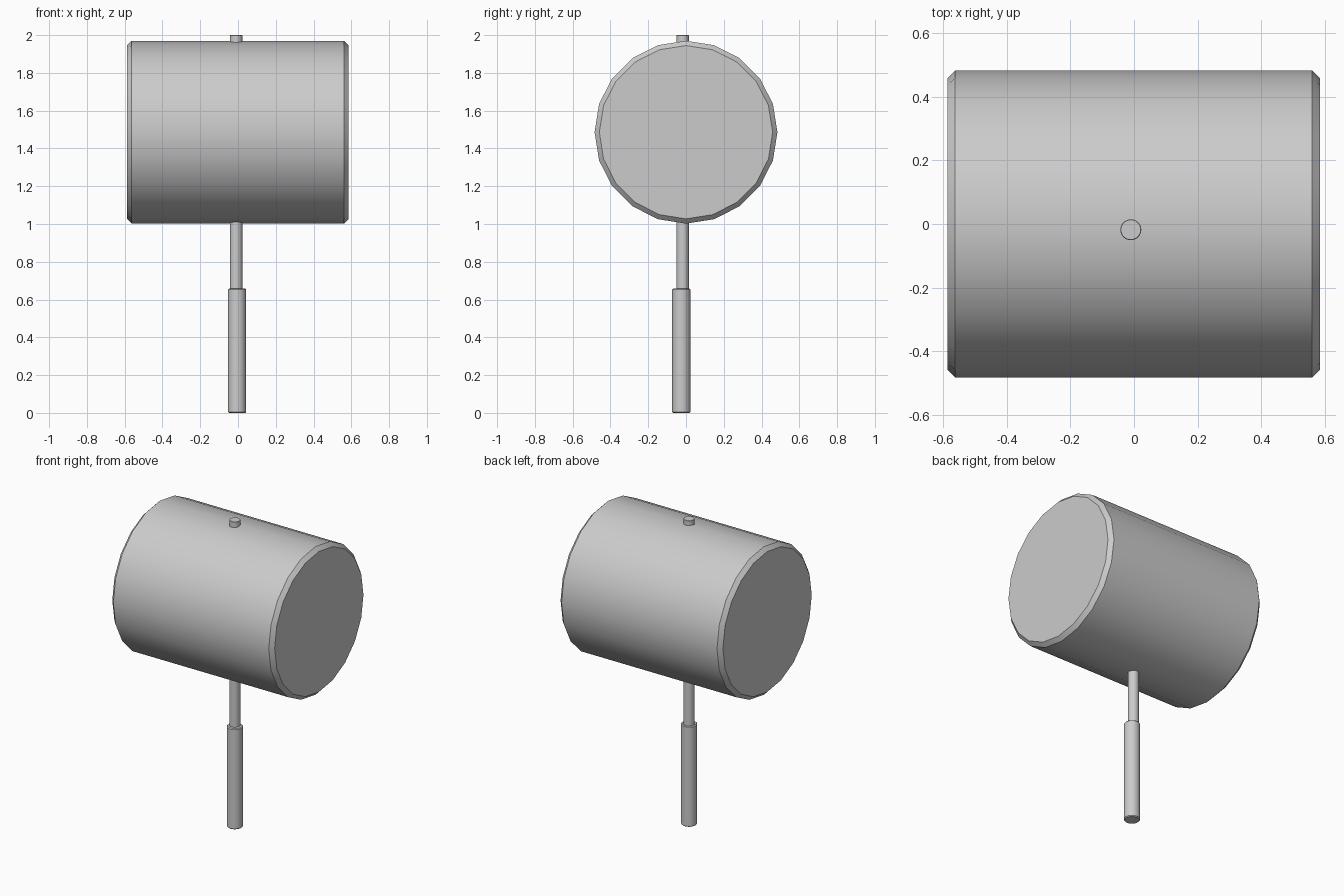
import bpy
from math import radians, pi

if "Cube" in bpy.data.objects:
    bpy.data.objects.remove(bpy.data.objects["Cube"])


def cylinder(name, radius, length, location, rotation=(0, 0, 0), sides=20, bevel=0.0):
    """Smooth-sided cylinder with chamfered end rims."""
    bpy.ops.mesh.primitive_cylinder_add(
        vertices=sides, radius=radius, depth=length,
        location=location, rotation=rotation)
    obj = bpy.context.object
    obj.name = name
    if bevel:
        mod = obj.modifiers.new("rim_chamfer", 'BEVEL')
        mod.width = bevel
        mod.segments = 1
        mod.limit_method = 'ANGLE'
        mod.angle_limit = radians(60)
        bpy.ops.object.modifier_apply(modifier=mod.name)
    bpy.ops.object.shade_smooth_by_angle(angle=radians(30))
    return obj


# Barrel-shaped mallet head lying along x
cylinder("mallet_head", 0.484, 1.174, (-0.001, 0, 1.486),
         rotation=(0, pi / 2, 0), bevel=0.025)

# Thin shaft running through the head and poking out of the top
cylinder("shaft", 0.033, 1.40, (-0.010, -0.018, 1.30), sides=32, bevel=0.002)

# Thicker grip around the lower shaft
cylinder("grip", 0.048, 0.658, (-0.005, -0.025, 0.329), sides=32, bevel=0.005)
